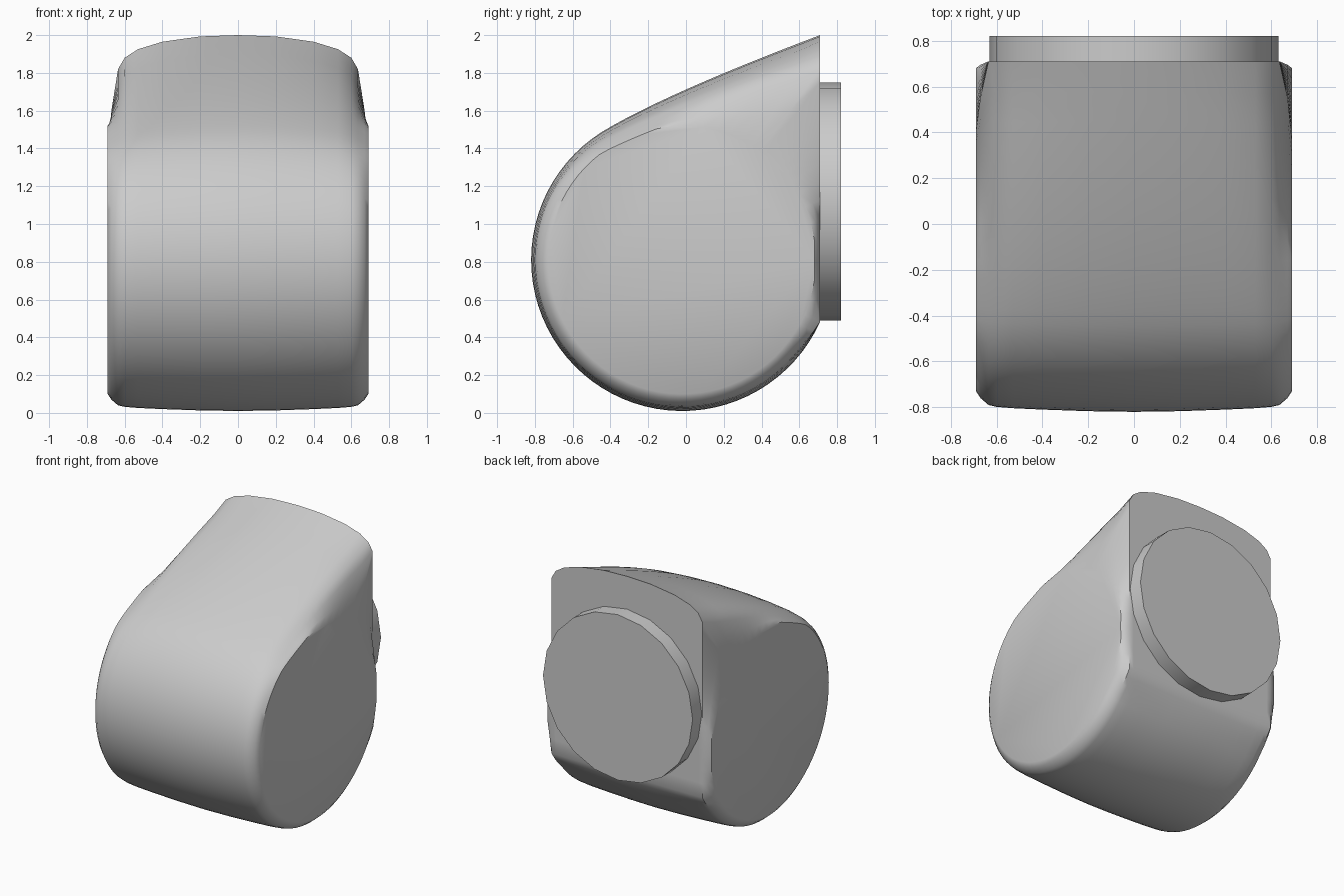
import bpy, bmesh, math
from mathutils import Vector

cube = bpy.data.objects.get("Cube")
if cube:
    bpy.data.objects.remove(cube, do_unlink=True)

SHADE = (0.6, 0.6, 0.6, 1)
grey = bpy.data.materials.new("plain grey")
grey.use_nodes = True
grey.diffuse_color = SHADE
grey.node_tree.nodes["Principled BSDF"].inputs["Base Color"].default_value = SHADE

CENTRE, RADIUS = Vector((-0.02, 0.81)), 0.8
BACK, TIP = 0.71, 2.0


def loft(name, rings, angle):
    """Skin a row of closed rings, cap both ends and shade smooth."""
    bm = bmesh.new()
    rows = [[bm.verts.new(p) for p in ring] for ring in rings]
    for a, b in zip(rows, rows[1:]):
        for i in range(len(a)):
            j = (i + 1) % len(a)
            bm.faces.new((a[i], a[j], b[j], b[i]))
    bm.faces.new(rows[0])
    bm.faces.new(rows[-1])
    bmesh.ops.recalc_face_normals(bm, faces=bm.faces)
    mesh = bpy.data.meshes.new(name)
    bm.to_mesh(mesh)
    bm.free()
    mesh.materials.append(grey)
    obj = bpy.data.objects.new(name, mesh)
    bpy.context.collection.objects.link(obj)
    bpy.ops.object.select_all(action='DESELECT')
    obj.select_set(True)
    bpy.context.view_layer.objects.active = obj
    bpy.ops.object.shade_smooth_by_angle(angle=math.radians(angle))


def teardrop():
    """Side outline: round front and belly, flat back wall, sloping roof."""
    first = math.radians(122)
    last = math.tau - math.acos((BACK - CENTRE.x) / RADIUS)
    pts = []
    for i in range(49):
        a = first + (last - first) * i / 48
        pts.append(CENTRE + RADIUS * Vector((math.cos(a), math.sin(a))))
    foot = pts[-1].copy()
    tip = Vector((BACK, TIP))
    pts += [foot.lerp(tip, i / 14) for i in range(1, 15)]
    bend = Vector((-0.11, 1.69))
    for i in range(1, 12):
        t = i / 12
        pts.append(tip.lerp(bend, t).lerp(bend.lerp(pts[0], t), t))
    return pts


def crowned(pts, inset, drop):
    """Shrink the outline slightly and lower the roof towards the sides."""
    ring = []
    for p in pts:
        q = p + (CENTRE - p).normalized() * inset * min(1, (BACK - p.x) / 0.1)
        h = max(0, (p.y - CENTRE.y) / (TIP - CENTRE.y))
        q.y -= drop * h ** 2.5
        ring.append(q)
    return ring


def panel(pts, inset, limit):
    """Pull the outline in to a round side panel."""
    ring = []
    for p in pts:
        d = p - CENTRE
        ring.append(CENTRE + d.normalized() * min(d.length - inset, limit))
    return ring


# Body: crowned outlines lofted across the width, closed by round side panels
outline = teardrop()
stations = [(0, 0, 0), (0.2, 0.003, 0.007), (0.4, 0.01, 0.035),
            (0.53, 0.016, 0.075), (0.6, 0.022, 0.12), (0.635, 0.03, 0.18)]
half = [(x, crowned(outline, inset, drop)) for x, inset, drop in stations]
rim = half[-1][1]
side = panel(rim, 0.03, 0.71)
half.append((0.67, [a.lerp(b, 0.5) for a, b in zip(rim, side)]))
half.append((0.69, side))
sections = [(-x, ring) for x, ring in reversed(half[1:])] + half
loft("body", [[(x, p.x, p.y) for p in ring] for x, ring in sections], 35)

# Round mounting disc on the back wall
SIDES = 20
spokes = [math.tau * i / SIDES for i in range(SIDES)]
loft("back_disc", [[(0.63 * math.cos(a), y, 1.12 + 0.63 * math.sin(a)) for a in spokes]
                   for y in (0.68, 0.82)], 30)
